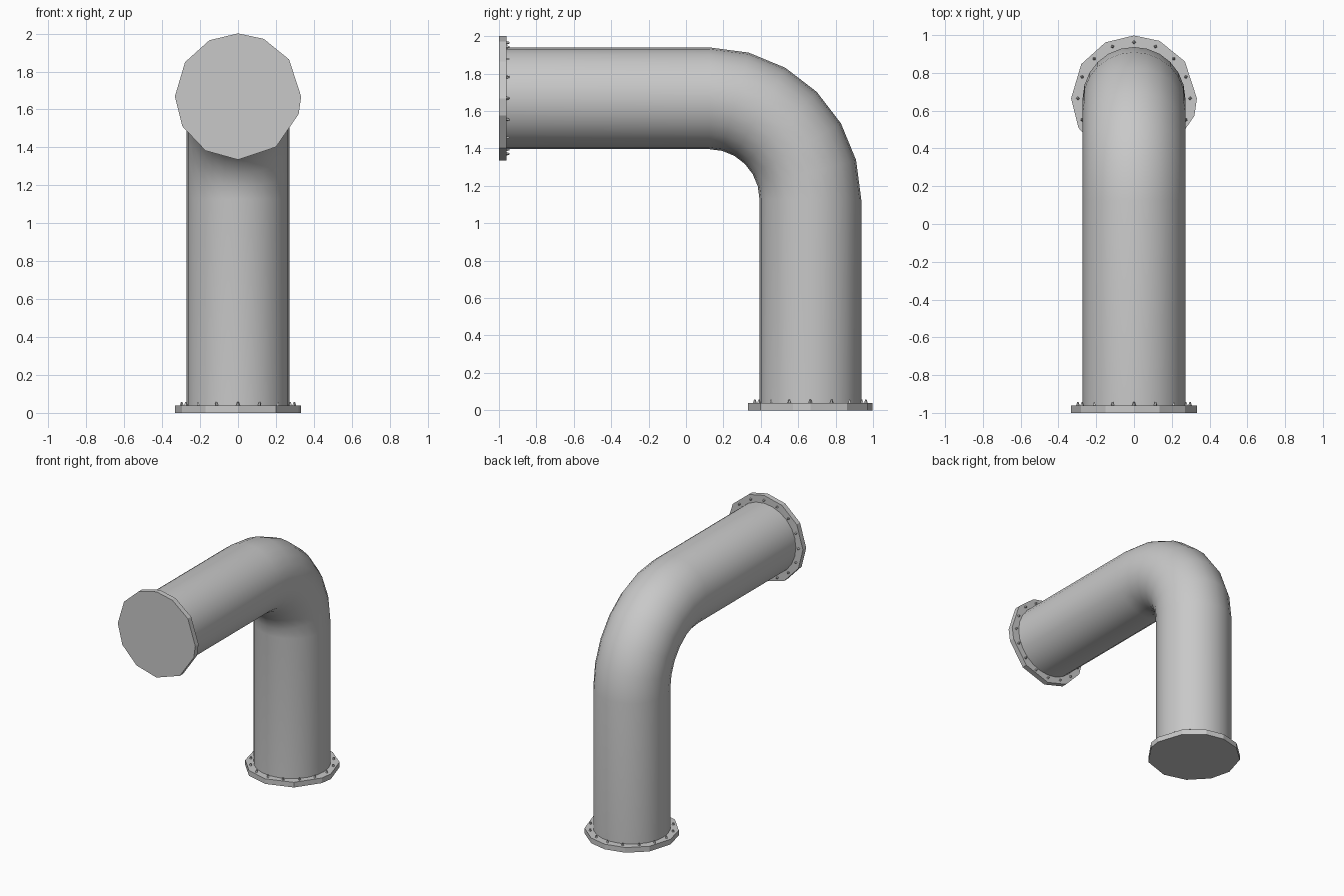
import bpy, bmesh, math
from mathutils import Vector, Matrix

cube = bpy.data.objects.get("Cube")
if cube:
    bpy.data.objects.remove(cube, do_unlink=True)

metal = bpy.data.materials.new("grey metal")
metal.use_nodes = True
GREY = (0.58, 0.58, 0.58, 1)
metal.diffuse_color = GREY
metal.node_tree.nodes["Principled BSDF"].inputs["Base Color"].default_value = GREY

PIPE_R = 0.272
BEND_R = 0.54
AXIS_Y, AXIS_Z = 0.665, 1.668          # axes of the upright and level legs
FLANGE_R, FLANGE_T = 0.333, 0.04
SIDES = 24


def make_object(name, bm, matrix=None):
    bmesh.ops.recalc_face_normals(bm, faces=bm.faces)
    mesh = bpy.data.meshes.new(name)
    bm.to_mesh(mesh)
    bm.free()
    mesh.materials.append(metal)
    obj = bpy.data.objects.new(name, mesh)
    bpy.context.collection.objects.link(obj)
    if matrix:
        obj.matrix_world = matrix
    return obj


# Pipe: rings swept up the upright leg, round the bend and along the level leg
bend_y, bend_z = AXIS_Y - BEND_R, AXIS_Z - BEND_R
path = [(Vector((0, AXIS_Y, FLANGE_T / 2)), 0)]
for i in range(7):
    t = math.radians(15 * i)
    path.append((Vector((0, bend_y + BEND_R * math.cos(t),
                         bend_z + BEND_R * math.sin(t))), t))
path.append((Vector((0, -1 + FLANGE_T / 2, AXIS_Z)), math.pi / 2))

bm = bmesh.new()
rings = []
for centre, t in path:
    outward = Vector((0, math.cos(t), math.sin(t)))
    ring = []
    for k in range(SIDES):
        a = math.tau * k / SIDES
        ring.append(bm.verts.new(centre + PIPE_R * (
            math.cos(a) * outward + math.sin(a) * Vector((1, 0, 0)))))
    rings.append(ring)
for low, high in zip(rings, rings[1:]):
    for k in range(SIDES):
        n = (k + 1) % SIDES
        bm.faces.new((low[k], low[n], high[n], high[k]))
bm.faces.new(rings[0])
bm.faces.new(rings[-1])
pipe = make_object("elbow_pipe", bm)
bpy.context.view_layer.objects.active = pipe
pipe.select_set(True)
bpy.ops.object.shade_smooth_by_angle(angle=math.radians(40))
pipe.select_set(False)

# Flanges: slightly uneven twelve-sided plates
OUTLINE = (90, 66, 36, 0, -16, -53, -90, -121, -152, -180, -213, -243)


def flange(name, matrix, flip):
    bm = bmesh.new()
    base = [bm.verts.new((FLANGE_R * math.cos(math.radians(a)),
                          flip * FLANGE_R * math.sin(math.radians(a)), 0))
            for a in OUTLINE]
    face = bm.faces.new(base)
    top = bmesh.ops.extrude_face_region(bm, geom=[face])["geom"]
    bmesh.ops.translate(bm, vec=(0, 0, FLANGE_T),
                        verts=[v for v in top if isinstance(v, bmesh.types.BMVert)])
    make_object(name, bm, matrix)


# Bolts: a ring of tiny pointed studs on the inner side of each flange
def bolts(name, matrix):
    bm = bmesh.new()
    for k in range(16):
        a = math.tau * k / 16
        spot = Matrix.Translation((0.297 * math.cos(a), 0.297 * math.sin(a),
                                   FLANGE_T + 0.008))
        bmesh.ops.create_cone(bm, cap_ends=True, segments=4, radius1=0.01,
                              radius2=0.004, depth=0.018,
                              matrix=spot @ Matrix.Rotation(a, 4, "Z"))
    make_object(name, bm, matrix)


base_frame = Matrix.Translation((0, AXIS_Y, 0))
front_frame = Matrix.Translation((0, -1, AXIS_Z)) @ Matrix.Rotation(-math.pi / 2, 4, "X")
for label, frame, flip in (("base", base_frame, 1), ("front", front_frame, -1)):
    flange(label + "_flange", frame, flip)
    bolts(label + "_bolts", frame)
